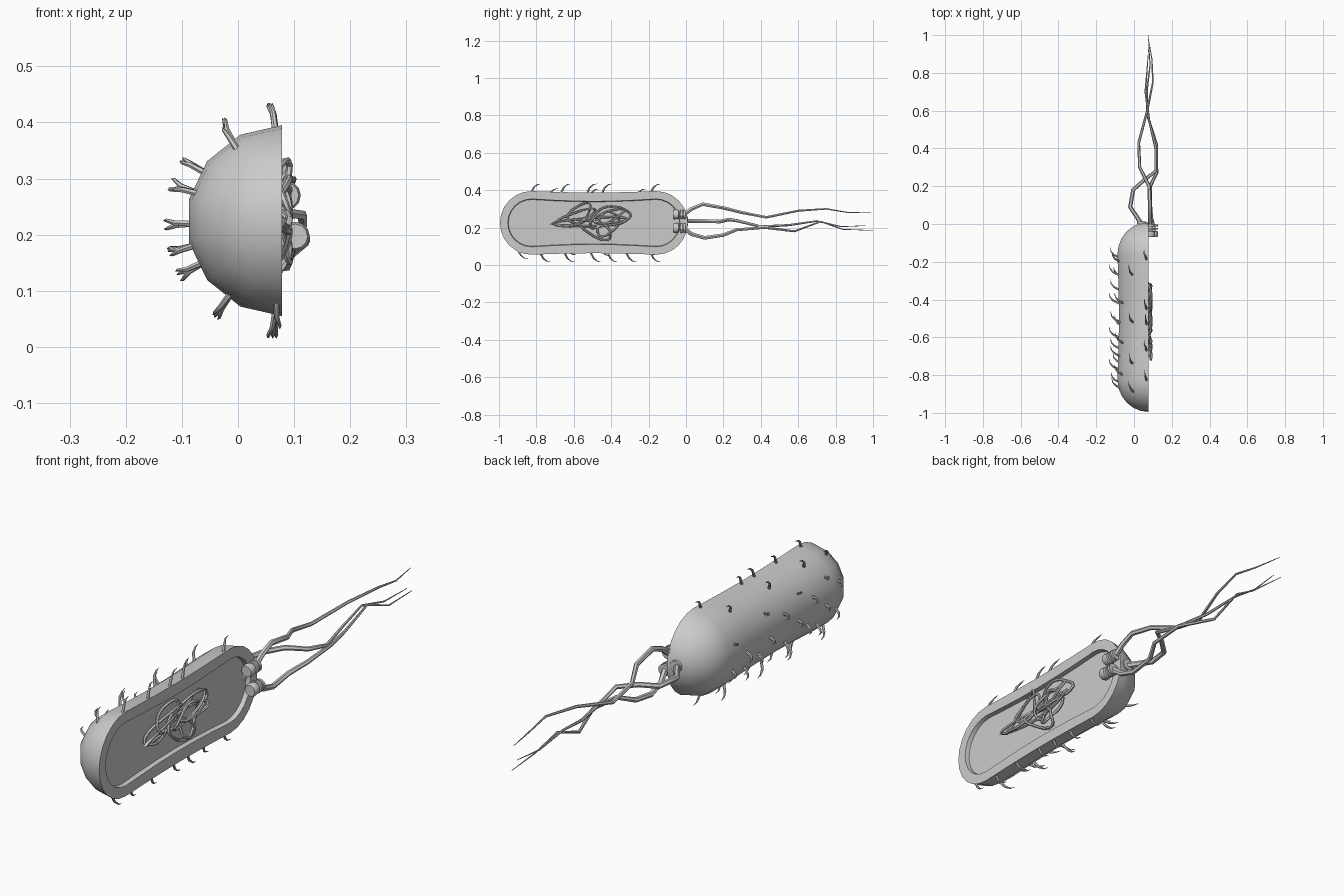
import bpy, bmesh, math, random
from mathutils import Vector

random.seed(4)
if "Cube" in bpy.data.objects:
    bpy.data.objects.remove(bpy.data.objects["Cube"])

grey = bpy.data.materials.new("plain grey")
grey.use_nodes = True
GREY = (0.6, 0.6, 0.6, 1)
grey.diffuse_color = GREY
grey.node_tree.nodes["Principled BSDF"].inputs["Base Color"].default_value = GREY

CUT_X, MID_Z = 0.078, 0.225      # flat cut plane and body axis height
FRONT, BACK = -0.825, -0.16      # centres of the rounded ends
RADIUS = 0.17


def finish(obj, angle=40):
    if not obj.data.materials:
        obj.data.materials.append(grey)
    bpy.ops.object.select_all(action='DESELECT')
    obj.select_set(True)
    bpy.context.view_layer.objects.active = obj
    if obj.type == 'CURVE':
        bpy.ops.object.convert(target='MESH')
    bpy.ops.object.shade_smooth_by_angle(angle=math.radians(angle))


def tubes(name, paths, radius, taper=True, closed=False, sides=1):
    """Round tubes along point lists, thinning towards the tip."""
    curve = bpy.data.curves.new(name, 'CURVE')
    curve.dimensions = '3D'
    curve.bevel_depth = radius
    curve.bevel_resolution = sides
    curve.use_fill_caps = True
    for path in paths:
        spline = curve.splines.new('POLY')
        spline.points.add(len(path) - 1)
        spline.use_cyclic_u = closed
        for i, (point, co) in enumerate(zip(spline.points, path)):
            point.co = (*co, 1)
            t = i / (len(path) - 1)
            point.radius = 1 - 0.9 * t ** 1.5 if taper else 1
    obj = bpy.data.objects.new(name, curve)
    bpy.context.collection.objects.link(obj)
    finish(obj, 50)


def profile(radius, waist, steps=6):
    """Capsule half outline as (y, r), slightly pinched in the middle."""
    pts = []
    for i in range(steps + 1):
        a = math.pi / 2 * i / steps
        pts.append((FRONT - radius * math.cos(a), radius * math.sin(a)))
    for i in range(1, 6):
        t = i / 6
        pts.append((FRONT + (BACK - FRONT) * t, radius - waist * math.sin(math.pi * t)))
    for i in range(steps + 1):
        a = math.pi / 2 * i / steps
        pts.append((BACK + radius * math.sin(a), radius * math.cos(a)))
    return pts


# Halved capsule body with a recessed panel in the cut face
bm = bmesh.new()
SEGMENTS = 7
shell = []
for y, r in profile(RADIUS, 0.008):
    ring = []
    for j in range(SEGMENTS + 1):
        a = math.pi * j / SEGMENTS
        ring.append(bm.verts.new((CUT_X - r * math.sin(a), y, MID_Z + r * math.cos(a))))
    shell.append(ring)
for a, b in zip(shell, shell[1:]):
    for j in range(SEGMENTS):
        bm.faces.new((a[j], a[j + 1], b[j + 1], b[j]))


def outline(radius, waist, x):
    pts = profile(radius, waist)
    top = [bm.verts.new((x, y, MID_Z + r)) for y, r in pts]
    low = [bm.verts.new((x, y, MID_Z - r)) for y, r in pts]
    return top + low[::-1]


edge = [ring[0] for ring in shell] + [ring[-1] for ring in shell][::-1]
lip = outline(0.128, 0.013, CUT_X)
floor = outline(0.125, 0.013, CUT_X - 0.018)
for a, b in ((edge, lip), (lip, floor)):
    for i in range(len(a)):
        k = (i + 1) % len(a)
        bm.faces.new((a[i], a[k], b[k], b[i]))
half = len(floor) // 2
for i in range(half - 1):
    bm.faces.new((floor[i], floor[i + 1], floor[-2 - i], floor[-1 - i]))
bmesh.ops.remove_doubles(bm, verts=bm.verts, dist=0.0005)
bmesh.ops.recalc_face_normals(bm, faces=bm.faces)
mesh = bpy.data.meshes.new("cell_body")
bm.to_mesh(mesh)
bm.free()
body = bpy.data.objects.new("cell_body", mesh)
bpy.context.collection.objects.link(body)
finish(body)

# Tangled strand lying in the panel: centre y, z, half sizes, tilt
loops = [(-0.59, 0.25, 0.11, 0.032, 0.35), (-0.57, 0.275, 0.07, 0.04, 0.7),
         (-0.43, 0.25, 0.10, 0.03, 0.45), (-0.40, 0.265, 0.10, 0.045, 0.1),
         (-0.48, 0.19, 0.09, 0.04, -0.45), (-0.50, 0.23, 0.20, 0.022, 0.05),
         (-0.42, 0.22, 0.05, 0.07, -0.6)]
paths = []
for n, (cy, cz, a, b, tilt) in enumerate(loops):
    path = []
    for i in range(20):
        t = math.tau * i / 20
        wob = 1 + 0.1 * math.sin(3 * t + n)
        u, v = a * wob * math.cos(t), b * wob * math.sin(t)
        path.append((CUT_X + 0.002 + 0.012 * math.sin(2 * t + n * 1.7),
                     cy + u * math.cos(tilt) - v * math.sin(tilt),
                     cz + u * math.sin(tilt) + v * math.cos(tilt)))
    paths.append(path)
tubes("tangled_strand", paths, 0.006, taper=False, closed=True)

# Short bent hairs in rows around the rounded side: angle, y positions
rows = [(4, (-0.83, -0.67, -0.53, -0.45, -0.19)), (32, (-0.89, -0.74, -0.52, -0.27)),
        (58, (-0.80, -0.63, -0.42)), (72, (-0.87, -0.70, -0.52, -0.20)),
        (92, (-0.77, -0.60, -0.42, -0.27)), (106, (-0.84, -0.66, -0.35, -0.18)),
        (118, (-0.74, -0.54, -0.28)), (145, (-0.85, -0.64, -0.46, -0.22)),
        (176, (-0.90, -0.78, -0.65, -0.51, -0.42, -0.32, -0.19))]
paths = []
for angle, spots in rows:
    a = math.radians(angle)
    out = Vector((-math.sin(a), 0, math.cos(a)))
    side = Vector((math.cos(a), 0, math.sin(a)))
    for y in spots:
        over = max(FRONT - y, y - BACK, 0)
        r = math.sqrt(RADIUS ** 2 - over ** 2) - 0.012
        root = Vector((CUT_X, y, MID_Z)) + out * r
        sway = side * random.uniform(-0.012, 0.012)
        paths.append([root, root + out * 0.032 + Vector((0, 0.016, 0)) + sway * 0.3,
                      root + out * 0.047 + Vector((0, 0.034, 0)) + sway,
                      root + out * 0.052 + Vector((0, 0.056, 0)) + sway])
tubes("surface_hairs", paths, 0.006)

# Motor bulbs with two collars, one for each tail
for name, x, z in (("upper", 0.086, 0.27), ("lower", 0.102, 0.197), ("rear", 0.04, 0.234)):
    bm = bmesh.new()
    shape = [(-0.07, 0), (-0.07, 0.022), (-0.06, 0.026), (-0.04, 0.024), (-0.036, 0.012),
             (-0.03, 0.012), (-0.03, 0.025), (-0.02, 0.025), (-0.02, 0.012), (-0.014, 0.012),
             (-0.014, 0.024), (-0.003, 0.024), (-0.003, 0)]
    shift = 0.015 if name == "rear" else 0
    verts = [bm.verts.new((x, y + shift, z + r)) for y, r in shape]
    edges = [bm.edges.new(pair) for pair in zip(verts, verts[1:])]
    bmesh.ops.spin(bm, geom=verts + edges, cent=(x, 0, z), axis=(0, 1, 0),
                   angle=math.tau, steps=12)
    bmesh.ops.remove_doubles(bm, verts=bm.verts, dist=0.0003)
    bmesh.ops.recalc_face_normals(bm, faces=bm.faces)
    mesh = bpy.data.meshes.new(name + "_motor")
    bm.to_mesh(mesh)
    bm.free()
    motor = bpy.data.objects.new(name + "_motor", mesh)
    bpy.context.collection.objects.link(motor)
    finish(motor)

# Three long wavy tails
upper = [(.086, -.01, .27), (.085, .03, .30), (.085, .09, .325), (.08, .2, .305),
         (.03, .3, .28), (.025, .43, .255), (.07, .6, .29), (.1, .75, .30),
         (.095, .87, .28), (.075, .99, .28)]
rear = [(.04, 0, .234), (-.02, .09, .235), (-.005, .18, .232), (.05, .23, .243),
        (.115, .28, .235), (.115, .4, .205), (.08, .55, .213), (.06, .7, .235),
        (.07, .83, .205), (.08, .96, .21)]
lower = [(.1, -.01, .197), (.09, .03, .165), (.085, .1, .145), (.085, .2, .16),
         (.12, .27, .188), (.12, .42, .2), (.07, .58, .18), (.07, .72, .232),
         (.085, .84, .19), (.075, 1, .185)]
for name, path in (("upper_tail", upper), ("rear_tail", rear), ("lower_tail", lower)):
    tubes(name, [path], 0.012)
